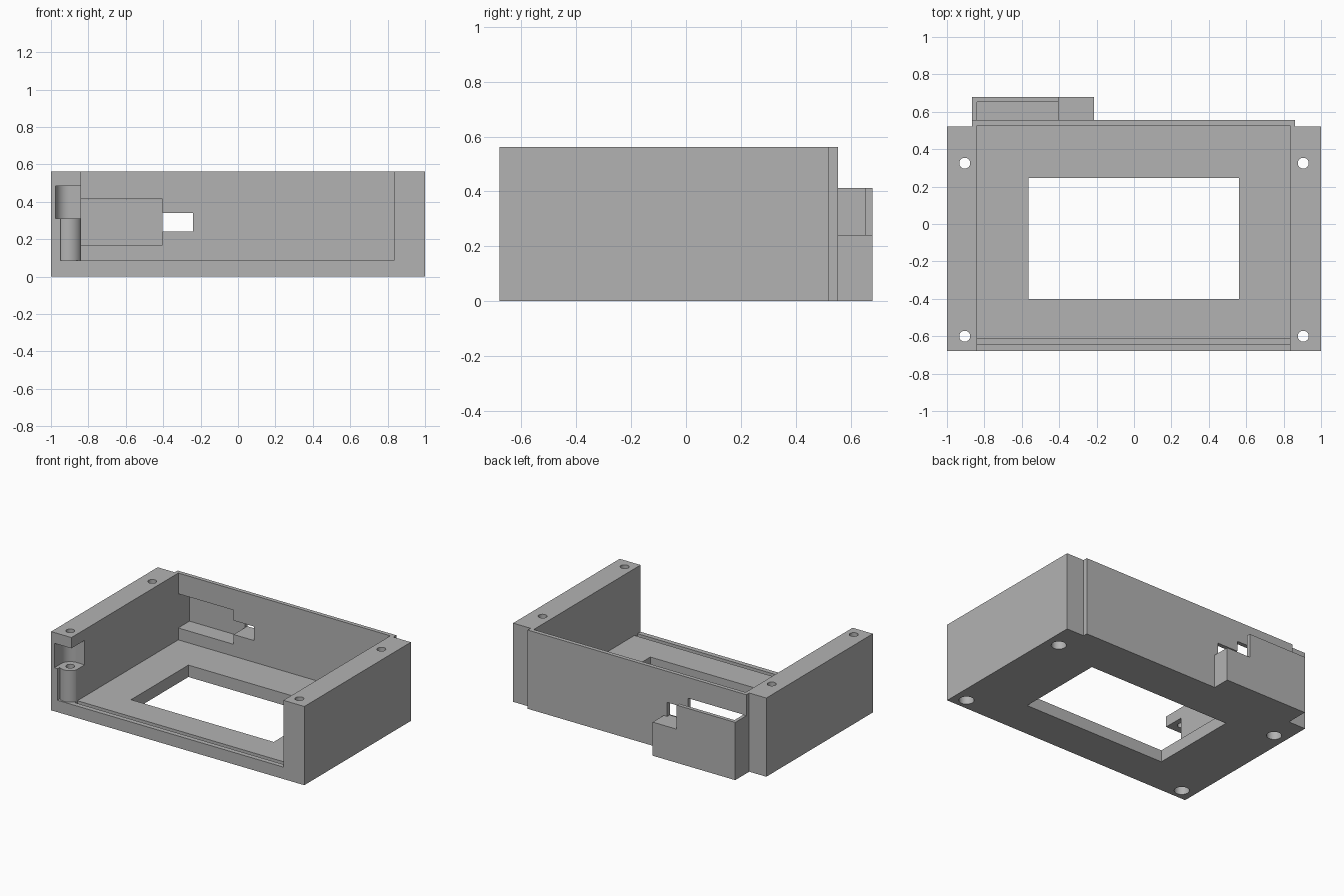
import bpy
import bmesh
import math
from mathutils import Matrix

default = bpy.data.objects.get("Cube")
if default:
    bpy.data.objects.remove(default, do_unlink=True)

grey = bpy.data.materials.new("plain grey")
grey.use_nodes = True
COLOUR = (0.45, 0.45, 0.45, 1)
grey.diffuse_color = COLOUR
grey.node_tree.nodes["Principled BSDF"].inputs["Base Color"].default_value = COLOUR


def finish(name, bm):
    mesh = bpy.data.meshes.new(name)
    bm.to_mesh(mesh)
    bm.free()
    mesh.materials.append(grey)
    obj = bpy.data.objects.new(name, mesh)
    bpy.context.collection.objects.link(obj)
    return obj


def box(name, x, y, z):
    bm = bmesh.new()
    bmesh.ops.create_cube(bm, size=1)
    for v in bm.verts:
        for axis, (low, high) in enumerate((x, y, z)):
            v.co[axis] = high if v.co[axis] > 0 else low
    return finish(name, bm)


def rod(name, x, y, radius, z):
    bm = bmesh.new()
    place = Matrix.Translation((x, y, (z[0] + z[1]) / 2))
    bmesh.ops.create_cone(bm, cap_ends=True, segments=48, radius1=radius,
                          radius2=radius, depth=z[1] - z[0], matrix=place)
    return finish(name, bm)


def combine(target, tool, operation):
    tool.hide_render = True
    mod = target.modifiers.new(operation.lower(), "BOOLEAN")
    mod.operation = operation
    mod.solver = "EXACT"
    mod.object = tool
    bpy.context.view_layer.objects.active = target
    bpy.ops.object.modifier_apply(modifier=mod.name)
    bpy.data.objects.remove(tool, do_unlink=True)


def cut(target, tool):
    combine(target, tool, "DIFFERENCE")


def join(target, tool):
    combine(target, tool, "UNION")


# Overall levels
FRONT, BACK, TOP, FLOOR = -0.68, 0.68, 0.562, 0.085
IN_L, IN_R, IN_BACK = 0.835, -0.84, 0.526
WALL_BACK = 0.555
POST_X, POST_Y, POST_R = 0.905, -0.6, 0.07

# Main block, raised back panel and stepped connector housing
case = box("enclosure_base", (-1, 1), (FRONT, 0.522), (0, TOP))
join(case, box("back_panel", (-0.865, 0.862), (0.3, WALL_BACK), (0, TOP)))
join(case, box("low_housing", (-0.6, -0.213), (0.3, BACK), (0, 0.24)))
join(case, box("high_housing", (-0.865, -0.403), (0.3, BACK), (0, 0.412)))

# Interior, open at the top and front
cut(case, box("interior", (IN_R, IN_L), (-1, IN_BACK), (FLOOR, 1)))
cut(case, box("floor_window", (-0.565, 0.562), (-0.4, 0.247), (-1, 1)))
cut(case, box("panel_groove", (IN_R, IN_L), (-0.645, -0.612), (FLOOR - 0.02, 0.2)))

# Connector pocket: through the back panel, open upward and at one end
cut(case, box("connector_pocket", (IN_R, -0.403), (0.5, 0.653), (0.17, 0.414)))
cut(case, box("cable_slot", (-0.42, -0.24), (0.5, 0.6), (0.24, 0.34)))

# Front corner recess with a round screw post below it
lower = box("lower_recess", (-0.95, -0.8), (-0.8, POST_Y), (FLOOR, 0.32))
cut(lower, rod("post_shape", -POST_X, POST_Y, POST_R, (0, 0.31)))
cut(case, lower)
recess = (0.31, 0.485)
cut(case, rod("recess_round", -POST_X, POST_Y, POST_R, recess))
cut(case, box("recess_front", (-POST_X - POST_R, -0.8), (-0.8, POST_Y), recess))
cut(case, box("recess_side", (-POST_X, -0.8), (-0.8, POST_Y + POST_R), recess))

# Screw holes with wider bores underneath
for x in (-POST_X, POST_X):
    for y in (POST_Y, 0.325):
        cut(case, rod("screw_hole", x, y, 0.029, (-1, 1)))
        cut(case, rod("head_bore", x, y, 0.049, (-1, 0.1)))

# Smooth the round surfaces, keep the edges crisp
bpy.ops.object.select_all(action="DESELECT")
case.select_set(True)
bpy.context.view_layer.objects.active = case
bpy.ops.object.shade_smooth_by_angle(angle=math.radians(30))
